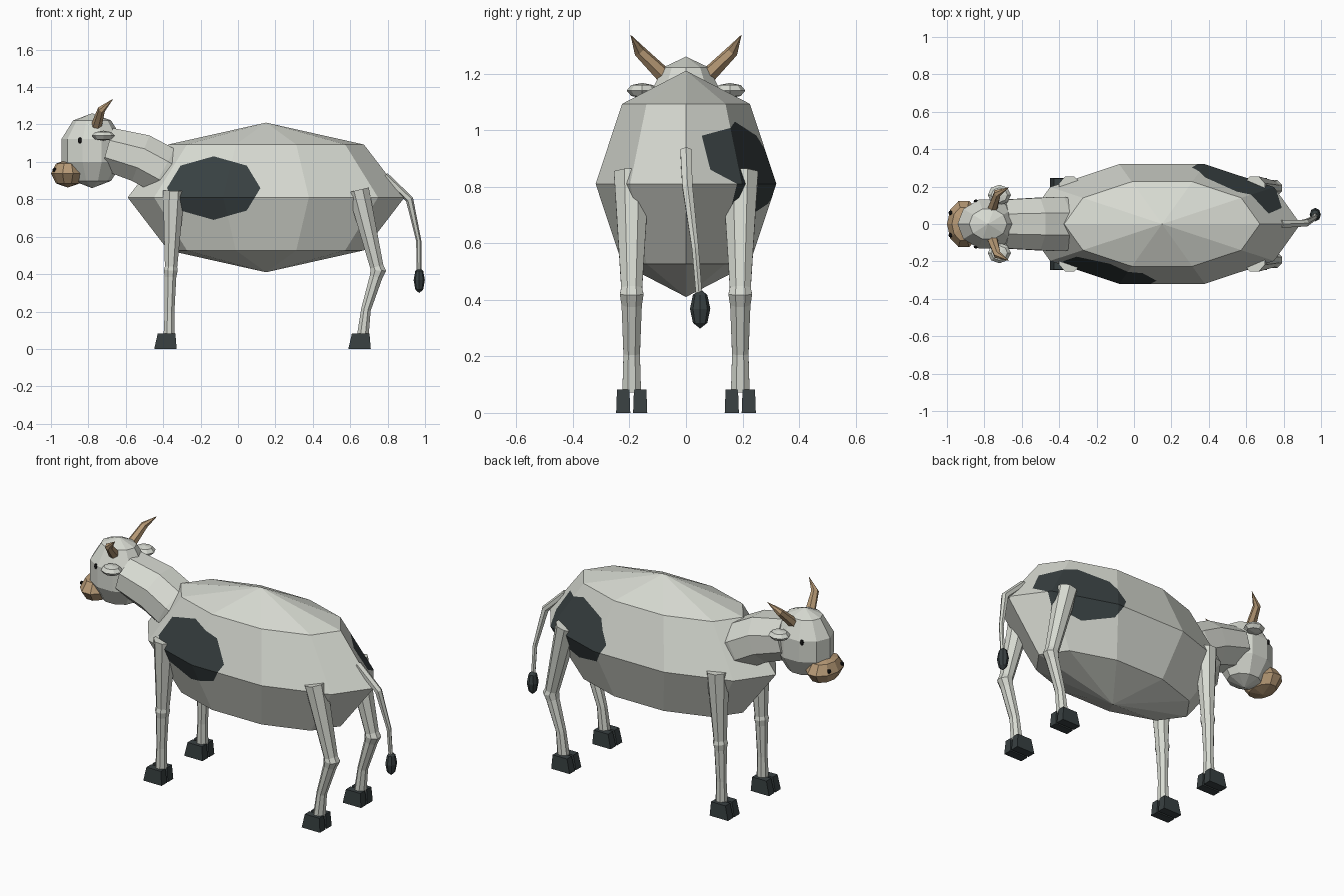
import bpy, bmesh, math
from mathutils import Vector

if "Cube" in bpy.data.objects:
    bpy.data.objects.remove(bpy.data.objects["Cube"])


def material(name, rgb):
    m = bpy.data.materials.new(name)
    m.diffuse_color = (*rgb, 1)
    m.use_nodes = True
    m.node_tree.nodes["Principled BSDF"].inputs["Base Color"].default_value = m.diffuse_color
    return m


HIDE = material("off white hide", (0.68, 0.70, 0.64))
DARK = material("charcoal", (0.04, 0.052, 0.054))
TAN = material("tan", (0.47, 0.32, 0.18))
BLACK = material("black", (0.008, 0.008, 0.008))


def finish(name, bm, *mats):
    bmesh.ops.remove_doubles(bm, verts=bm.verts, dist=1e-5)
    bmesh.ops.recalc_face_normals(bm, faces=bm.faces)
    me = bpy.data.meshes.new(name)
    bm.to_mesh(me)
    bm.free()
    for m in mats:
        me.materials.append(m)
    ob = bpy.data.objects.new(name, me)
    bpy.context.collection.objects.link(ob)
    return ob


def loft(rings):
    """Bridge equal rings of points; cap open ends."""
    bm = bmesh.new()
    vs = [[bm.verts.new(p) for p in r] for r in rings]
    n = len(vs[0])
    for a, b in zip(vs, vs[1:]):
        for i in range(n):
            j = (i + 1) % n
            bm.faces.new((a[i], a[j], b[j], b[i]))
    for r, pts in ((vs[0], rings[0]), (vs[-1], rings[-1])):
        if (pts[0] - pts[n // 2]).length > 1e-4:
            bm.faces.new(r)
    bmesh.ops.remove_doubles(bm, verts=bm.verts, dist=1e-5)
    return bm


def ball(c, rad, seg=8, rows=4):
    """Low-poly ellipsoid with poles on z."""
    c = Vector(c)
    rings = []
    for k in range(rows + 1):
        p = math.pi * k / rows
        rings.append([c + Vector((rad[0] * math.sin(p) * math.cos(a),
                                  rad[1] * math.sin(p) * math.sin(a),
                                  rad[2] * math.cos(p)))
                      for a in (math.tau * i / seg for i in range(seg))])
    return loft(rings)


def tube(path, sides=8):
    """path: (x, y, z, half width across y, half width in the other direction)."""
    pts = [Vector(p[:3]) for p in path]
    rings = []
    for i, p in enumerate(path):
        t = (pts[min(i + 1, len(pts) - 1)] - pts[max(i - 1, 0)]).normalized()
        u = Vector((0, 1, 0))
        u = (u - t * u.dot(t)).normalized()
        v = t.cross(u)
        k = 1 / math.cos(math.pi / sides)
        rings.append([pts[i] + u * p[3] * k * math.cos(a) + v * p[4] * k * math.sin(a)
                      for a in (math.tau * (j + 0.5) / sides for j in range(sides))])
    return loft(rings)


def paint_patch(bm, side, cx, cz, rx, rz):
    """Cut an octagon, projected along y, into one flank and colour it."""
    faces = [f for f in bm.faces if f.calc_center_median().y * side > 0]
    oct_pts = [Vector((cx + rx * math.cos(k * math.pi / 4), 0,
                       cz + rz * math.sin(k * math.pi / 4))) for k in range(8)]
    for k in range(8):
        a, b = oct_pts[k], oct_pts[(k + 1) % 8]
        no = Vector((b.z - a.z, 0, a.x - b.x)).normalized()
        geom = list({v for f in faces for v in f.verts}) \
            + list({e for f in faces for e in f.edges}) + faces
        out = bmesh.ops.bisect_plane(bm, geom=geom, dist=1e-5, plane_co=a, plane_no=no)
        cut = {g for g in out["geom"] if isinstance(g, bmesh.types.BMFace)} | set(faces)
        faces = [f for f in cut if f.is_valid and (f.calc_center_median() - a).dot(no) < 0]
    for f in faces:
        f.material_index = 1


# Body with two dark patches
bm = ball((0.15, 0, 0.81), (0.74, 0.336, 0.40), 10, 4)
paint_patch(bm, -1, -0.13, 0.86, 0.25, 0.17)
paint_patch(bm, 1, 0.55, 0.86, 0.24, 0.17)
finish("body", bm, HIDE, DARK)

# Neck, head and muzzle
finish("neck", tube([(-0.70, 0, 1.07, 0.13, 0.115), (-0.52, 0, 1.02, 0.14, 0.13),
                     (-0.40, 0, 0.955, 0.145, 0.13), (-0.32, 0, 0.91, 0.13, 0.12)], 8), HIDE)
finish("head", ball((-0.78, 0, 1.06), (0.172, 0.144, 0.20), 10, 5), HIDE)
finish("muzzle", ball((-0.91, 0, 0.938), (0.09, 0.13, 0.075), 10, 4), TAN)

for s, label in ((-1, "right"), (1, "left")):
    # Face details
    finish(f"eye_{label}", ball((-0.845, s * 0.122, 1.115), (0.012, 0.009, 0.017)), BLACK)
    finish(f"nostril_{label}", ball((-0.98, s * 0.06, 0.957), (0.012, 0.012, 0.012)), BLACK)
    finish(f"ear_{label}", ball((-0.72, s * 0.155, 1.14), (0.062, 0.055, 0.027)), HIDE)
    finish(f"horn_{label}", tube([(-0.76, s * 0.07, 1.185, 0.026, 0.026),
                                  (-0.73, s * 0.165, 1.28, 0.019, 0.018),
                                  (-0.67, s * 0.195, 1.335, 0.001, 0.001)], 6), TAN)

    # Legs: x, z, half width y, half width x
    legs = {
        "front": ([(-0.343, 0.845, 0.063, 0.058), (-0.358, 0.44, 0.037, 0.033),
                   (-0.360, 0.42, 0.042, 0.037), (-0.361, 0.385, 0.036, 0.031),
                   (-0.366, 0.20, 0.029, 0.026), (-0.368, 0.075, 0.033, 0.030)], -0.388),
        "rear": ([(0.643, 0.85, 0.063, 0.058), (0.742, 0.44, 0.037, 0.036),
                  (0.750, 0.42, 0.042, 0.042), (0.738, 0.385, 0.036, 0.034),
                  (0.684, 0.21, 0.029, 0.026), (0.668, 0.075, 0.033, 0.031)], 0.65),
    }
    for part, (prof, hoof_x) in legs.items():
        y = s * 0.192
        finish(f"{part}_leg_{label}", tube([(x, y, z, wy, wx) for x, z, wy, wx in prof], 8), HIDE)
        # Cloven hoof: two tapered toes
        for d, toe in ((-1, "a"), (1, "b")):
            rings = []
            for z, hx, hy, dx in ((0, 0.060, 0.025, 0), (0.083, 0.047, 0.022, 0.006)):
                rings.append([Vector((hoof_x + dx + i * hx, y + d * 0.03 + j * hy, z))
                              for i, j in ((-1, -1), (1, -1), (1, 1), (-1, 1))])
            finish(f"{part}_hoof_{label}_{toe}", loft(rings), DARK)

# Tail and tuft
finish("tail", tube([(0.785, 0, 0.925, 0.02, 0.018), (0.917, 0.005, 0.80, 0.018, 0.018),
                     (0.966, 0.033, 0.58, 0.012, 0.012), (0.968, 0.046, 0.42, 0.011, 0.011)], 6), HIDE)
finish("tail_tuft", ball((0.969, 0.05, 0.368), (0.03, 0.036, 0.07), 8, 4), DARK)
